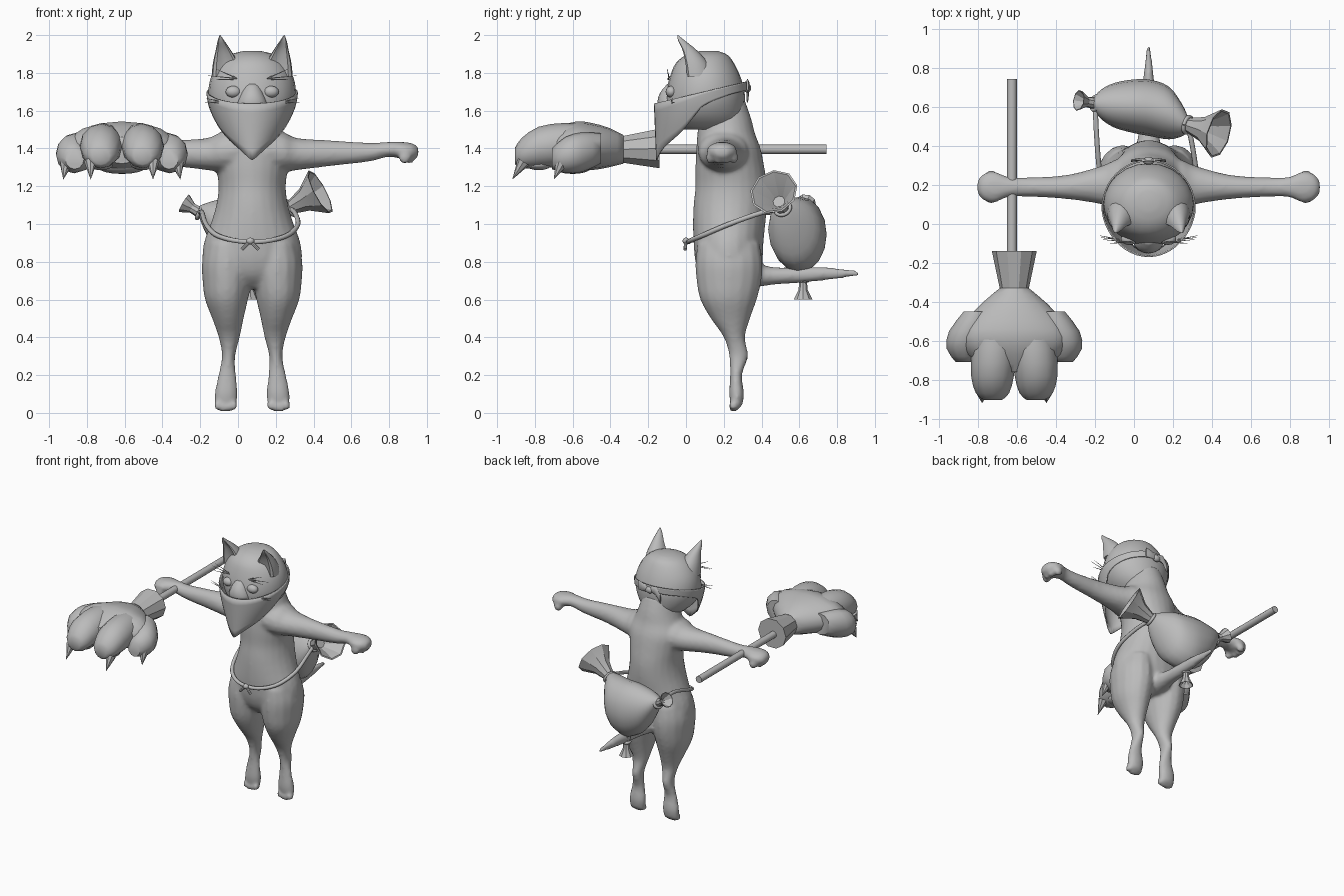
import bpy, bmesh, math
from mathutils import Vector, Matrix

if "Cube" in bpy.data.objects:
    bpy.data.objects.remove(bpy.data.objects["Cube"])

CX = 0.075  # centre plane of the figure
X, Y, Z = Vector((1, 0, 0)), Vector((0, 1, 0)), Vector((0, 0, 1))
grey = bpy.data.materials.new("grey")
grey.diffuse_color = (0.5, 0.5, 0.5, 1)
grey.use_nodes = True
grey.node_tree.nodes["Principled BSDF"].inputs["Base Color"].default_value = grey.diffuse_color


def finish(name, bm, angle=50):
    bmesh.ops.recalc_face_normals(bm, faces=bm.faces)
    me = bpy.data.meshes.new(name)
    bm.to_mesh(me)
    bm.free()
    ob = bpy.data.objects.new(name, me)
    bpy.context.collection.objects.link(ob)
    me.materials.append(grey)
    bpy.ops.object.select_all(action='DESELECT')
    ob.select_set(True)
    bpy.context.view_layer.objects.active = ob
    bpy.ops.object.shade_smooth_by_angle(angle=math.radians(angle))
    return ob


def smooth_rows(rows, n):
    """Catmull-Rom interpolation of rows of numbers."""
    out = []
    for i in range(len(rows) - 1):
        p = [rows[max(i - 1, 0)], rows[i], rows[i + 1], rows[min(i + 2, len(rows) - 1)]]
        for k in range(n):
            t = k / n
            out.append([0.5 * (2 * b + (c - a) * t + (2 * a - 5 * b + 4 * c - d) * t * t
                        + (3 * b - a - 3 * c + d) * t ** 3) for a, b, c, d in zip(*p)])
    return out + [list(rows[-1])]


def loft(name, rows, u, v, segs=16, n=3, dent=0, angle=50):
    """rows: centre x, y, z, radius along u, radius along v; dent hollows the -v side."""
    bm = bmesh.new()
    rings = []
    for x, y, z, a, b in smooth_rows(rows, n):
        ring = []
        for k in range(segs):
            t = 2 * math.pi * k / segs
            s = math.sin(t)
            if s < 0:
                s *= 1 - dent * abs(s) ** 2
            ring.append(bm.verts.new(Vector((x, y, z)) + u * a * math.cos(t) + v * b * s))
        rings.append(ring)
    for p, q in zip(rings, rings[1:]):
        for k in range(segs):
            j = (k + 1) % segs
            bm.faces.new((p[k], p[j], q[j], q[k]))
    bm.faces.new(rings[0])
    bm.faces.new(rings[-1])
    return finish(name, bm, angle)


def ball(name, c, r, segs=14):
    bm = bmesh.new()
    bmesh.ops.create_uvsphere(bm, u_segments=segs, v_segments=segs // 2 + 1, radius=1,
                              matrix=Matrix.Translation(c) @ Matrix.Diagonal((*r, 1)))
    return finish(name, bm)


def spike(name, a, b, r1, r2=0.0, segs=8):
    a, b = Vector(a), Vector(b)
    rot = (b - a).to_track_quat('Z', 'Y').to_matrix().to_4x4()
    bm = bmesh.new()
    bmesh.ops.create_cone(bm, cap_ends=True, segments=segs, radius1=r1, radius2=r2,
                          depth=(b - a).length, matrix=Matrix.Translation((a + b) / 2) @ rot)
    return finish(name, bm, 40)


def rope(name, pts, r):
    cu = bpy.data.curves.new(name, 'CURVE')
    cu.dimensions, cu.bevel_depth, cu.bevel_resolution = '3D', r, 2
    cu.use_fill_caps = True
    sp = cu.splines.new('POLY')
    path = smooth_rows(pts, 4)
    sp.points.add(len(path) - 1)
    for p, q in zip(sp.points, path):
        p.co = (*q, 1)
    cu.materials.append(grey)
    ob = bpy.data.objects.new(name, cu)
    bpy.context.collection.objects.link(ob)


# ---- body: torso, limbs and tail fused into one skin
torso = [(1.66, .11, .08, .31), (1.56, .135, .07, .345), (1.48, .165, .06, .365), (1.4, .2, .055, .395),
         (1.3, .19, .05, .415), (1.2, .178, .05, .43), (1.1, .19, .04, .43), (1.0, .22, .037, .42),
         (.9, .256, .04, .41), (.8, .262, .05, .405), (.72, .22, .08, .39), (.66, .12, .14, .33)]
parts = [loft("torso", [(CX, (a + b) / 2, z, w, (b - a) / 2) for z, w, a, b in torso], X, Y, 24)]
leg = [(.9, .02, .24, .06, .39), (.8, 0, .266, .05, .405), (.7, .004, .263, .055, .40), (.6, .022, .25, .075, .375),
       (.5, .045, .212, .13, .34), (.4, .065, .178, .20, .312), (.3, .09, .16, .228, .33),
       (.2, .085, .18, .234, .296), (.1, .075, .2, .228, .308), (.03, .085, .195, .24, .295)]
for s in (-1, 1):
    parts.append(loft("leg", [(CX + s * (i + o) / 2, (a + b) / 2, z, (o - i) / 2, (b - a) / 2)
                              for z, i, o, a, b in leg], X, Y))
    arm = [(.08, .2, 1.39, .14, .12), (.17, .2, 1.38, .13, .105), (.24, .2, 1.37, .1, .085),
           (.42, .19, 1.375, .062, .068), (.62, .19, 1.38, .05, .05),
           (.72, .19, 1.395, .052, .04), (.79, .19, 1.39, .08, .045), (.85, .19, 1.385, .068, .042),
           (.88, .19, 1.38, .03, .025)]
    parts.append(loft("arm", [(CX + s * d, y, z, a, b) for d, y, z, a, b in arm], Y, Z))
    for k in range(4):
        off = k - 1.5
        parts.append(ball("finger", (CX + s * (.835 - .012 * off ** 2), .19 + .042 * off, 1.352),
                          (.032, .023, .034)))
        parts.append(ball("toe", (CX + s * .14 + .029 * off, .252, .03 + .004 * off ** 2), (.018, .026, .028)))
parts.append(loft("tail", [(CX, .32, .735, .09, .08), (CX, .45, .725, .055, .048), (CX, .6, .73, .04, .042),
                           (CX, .75, .737, .028, .034), (CX, .92, .738, .008, .014)], X, Z))
bpy.ops.object.select_all(action='DESELECT')
for p in parts:
    p.select_set(True)
bpy.context.view_layer.objects.active = parts[0]
bpy.ops.object.join()
body = bpy.context.object
body.name = "body"
m = body.modifiers.new("fuse", 'REMESH')
m.mode, m.voxel_size, m.use_smooth_shade = 'VOXEL', .013, True
m = body.modifiers.new("soften", 'SMOOTH')
m.factor, m.iterations = .5, 5

# ---- head
head = [(1.915, .05, .07, .17), (1.895, .12, .0, .22), (1.85, .175, -.055, .255), (1.78, .217, -.085, .288),
        (1.7, .232, -.105, .31), (1.63, .222, -.11, .31), (1.56, .18, -.09, .30), (1.5, .11, -.02, .27)]
loft("head", [(CX, (a + b) / 2, z, w, (b - a) / 2) for z, w, a, b in head], X, Y, 24)
loft("muzzle", [(CX, -.05, 1.74, .04, .05), (CX, -.08, 1.69, .06, .06), (CX, -.085, 1.63, .08, .065),
                (CX, -.07, 1.57, .06, .05)], X, Y)
for s in (-1, 1):
    loft("ear", [(CX + s * d, y, z, a, b) for d, y, z, a, b in (
        (.135, .05, 1.78, .08, .1), (.14, .035, 1.85, .068, .085), (.153, .005, 1.92, .04, .052),
        (.165, -.03, 1.97, .018, .025), (.17, -.045, 2.0, .002, .003))], X, Y, 16, 3, .75)
    ball("eye", (CX + s * .1, -.078, 1.70), (.042, .03, .031))
    # brow hairs and whiskers
    for a, b in (((.09, -.09, 1.775), (.19, -.1, 1.82)), ((.08, -.095, 1.77), (.235, -.08, 1.785)),
                 ((.1, -.09, 1.765), (.2, -.1, 1.765)), ((.15, -.08, 1.645), (.245, -.07, 1.665)),
                 ((.15, -.08, 1.64), (.25, -.06, 1.645))):
        spike("whisker", (CX + s * a[0], *a[1:]), (CX + s * b[0], *b[1:]), .004, .001, 5)

# ---- mask: pointed cloth hanging from a band round the head
bm = bmesh.new()
N, ROWS = 48, 6
depth_curve = smooth_rows([(.3,), (.245,), (.185,), (.08,), (.05,), (.045,), (.045,)], 8)
cols = []
for k in range(N):
    t = 2 * math.pi * k / N
    f = min(k, N - k) / (N / 2) * (len(depth_curve) - 1)
    depth = depth_curve[min(int(round(f)), len(depth_curve) - 1)][0]
    c = math.cos(t)
    y = .08 - .25 * math.copysign(abs(c) ** (1.15 if c > 0 else 1), c)
    z = 1.64 + .235 * (y + .16)
    cols.append([bm.verts.new((CX + .242 * math.sin(t) * (1 - .42 * (depth * r / ROWS / .26) ** 1.6
                 * max(0, min(1, c + .9))), y + .012 * r / ROWS * max(c, 0), z - depth * r / ROWS))
                 for r in range(ROWS + 1)])
for p, q in zip(cols, cols[1:] + cols[:1]):
    for r in range(ROWS):
        bm.faces.new((p[r], q[r], q[r + 1], p[r + 1]))
mask = finish("mask", bm, 60)
mask.modifiers.new("thickness", 'SOLIDIFY').thickness = .008
ball("mask_knot", (CX, .325, 1.72), (.03, .02, .025))
for s in (-1, 1):
    loft("mask_tie", [(CX, .325, 1.72, .008, .015), (CX + s * .05, .33, 1.73, .008, .03),
                      (CX + s * .09, .325, 1.705 + .03 * s, .006, .035)], Y, Z, 8, 2)

# ---- belt rope with a bow in front
rope("belt", [(-.2, .62, 1.06), (-.19, .42, 1.06), (-.17, .23, 1.0), (-.12, .1, .945), (-.03, .03, .915),
              (CX, .012, .905), (.18, .03, .915), (.27, .1, .945), (.318, .23, 1.0), (.30, .4, 1.06),
              (.275, .51, 1.08)], .013)
ball("belt_knot", (CX - .01, .0, .91), (.022, .018, .018))
for s in (-1, 1):
    spike("belt_end", (CX - .01, 0, .91), (CX - .01 + s * .045, -.005, .865), .009, .009)

# ---- slung bag with two gathered ends
loft("bag", [(-.205, .62, 1.065, .03, .03), (-.17, .615, 1.03, .075, .08), (-.1, .61, .98, .115, .15),
             (0, .605, .95, .138, .195), (.09, .595, .945, .145, .197), (.18, .57, .97, .135, .17),
             (.245, .535, 1.03, .085, .1), (.28, .51, 1.08, .035, .035)], Y, Z, 16, 3)


def flare(name, a, b, r0, r1):
    a, b = Vector(a), Vector(b)
    d = (b - a).normalized()
    u = d.cross(Y if abs(d.y) < .7 else X).normalized()
    prof = ((0, r0), (.5, .5 * r1), (1, r1), (1.0, .92 * r1), (.75, .6 * r1), (.4, .25 * r1))
    loft(name, [(*a.lerp(b, t), r, r) for t, r in prof], u, d.cross(u), 9, 1, 0, 30)
    bm = bmesh.new()  # tie round the neck
    ring = [a + r0 * 1.15 * (u * math.cos(t) + d.cross(u) * math.sin(t))
            for t in [k * math.pi / 5 for k in range(11)]]
    bm.free()
    rope(name + "_tie", [tuple(p) for p in ring], .011)


flare("bag_end_large", (.275, .51, 1.085), (.435, .465, 1.17), .036, .13)
flare("bag_end_small", (-.2, .62, 1.06), (-.285, .635, 1.11), .03, .055)
flare("bag_tassel", (.06, .62, .7), (.06, .62, .6), .02, .05)
spike("tassel_neck", (.06, .62, .69), (.06, .61, .78), .022, .04)

# ---- paw-headed club
PX = -.615
spike("club_handle", (-.627, .745, 1.395), (-.627, -.2, 1.395), .025, .025, 12)
loft("club_cuff", [(PX, -.14, 1.4, .115, .11), (PX, -.33, 1.395, .075, .075)], X, Z, 10, 1, 0, 30)
loft("club_palm", [(PX, -.33, 1.395, .075, .075), (PX, -.41, 1.405, .17, .105), (PX, -.5, 1.41, .25, .125),
                   (PX, -.58, 1.415, .29, .128), (PX, -.67, 1.4, .25, .115), (PX, -.76, 1.39, .1, .07)],
     X, Z, 16, 2)
for s in (-1, 1):
    loft("club_inner_toe", [(PX + s * x, y, z, a, b) for x, y, z, a, b in (
        (.1, -.5, 1.42, .09, .1), (.105, -.64, 1.42, .113, .115), (.112, -.78, 1.405, .11, .11),
        (.112, -.87, 1.375, .085, .08), (.11, -.905, 1.36, .045, .045))], X, Z, 12, 2)
    loft("club_outer_toe", [(PX + s * x, y, z, a, b) for x, y, z, a, b in (
        (.18, -.45, 1.4, .08, .08), (.235, -.55, 1.38, .1, .105), (.26, -.64, 1.365, .088, .095),
        (.25, -.71, 1.345, .05, .055))], X, Z, 12, 2)
    spike("inner_claw", (PX + s * .165, -.86, 1.33), (PX + s * .165, -.92, 1.235), .035)
    spike("outer_claw", (PX + s * .295, -.66, 1.32), (PX + s * .31, -.7, 1.235), .035)
    ball("toe_pad", (PX + s * .11, -.78, 1.315), (.065, .07, .03))
ball("palm_pad", (PX, -.6, 1.3), (.13, .1, .035))
